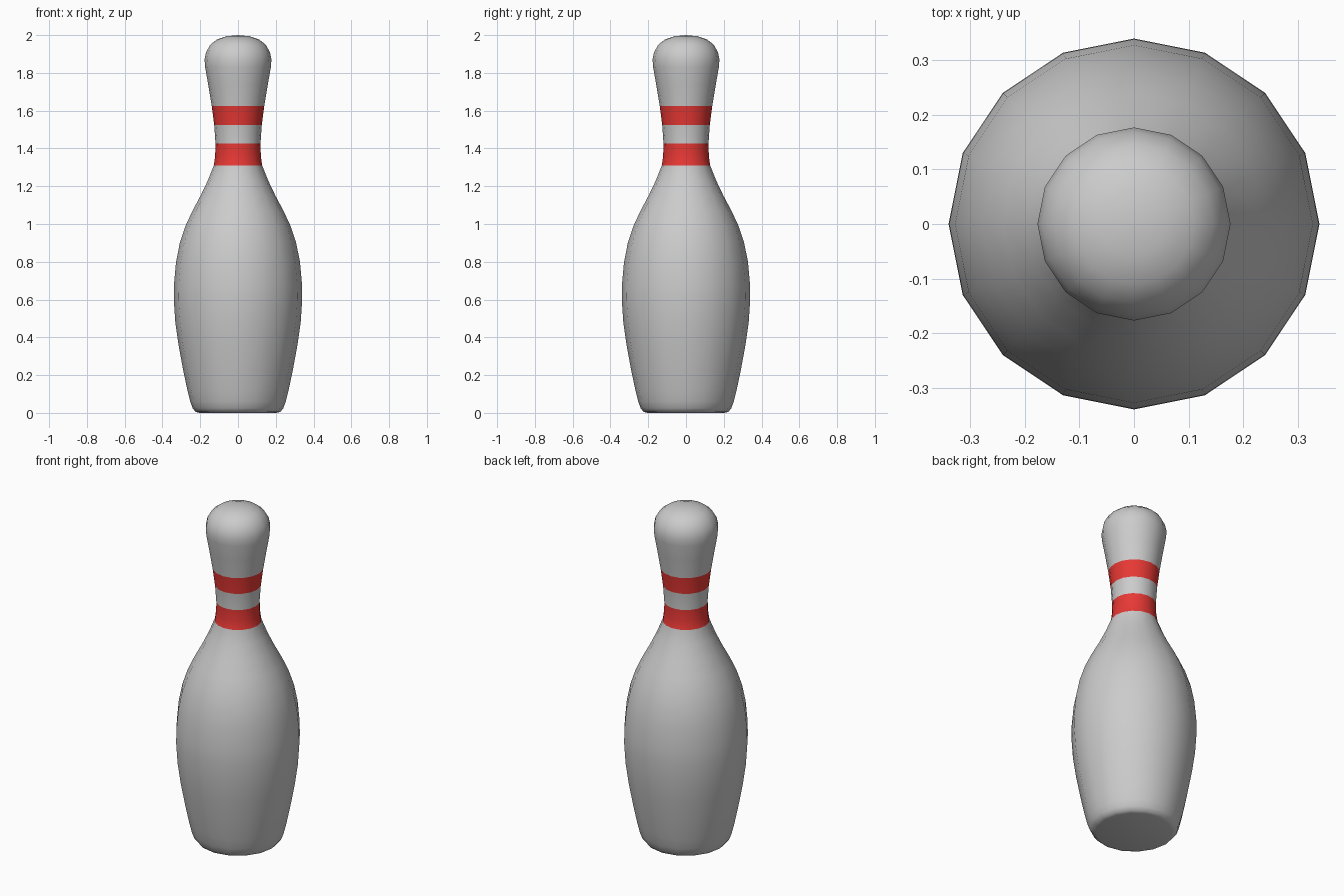
import bpy, bmesh, math

if "Cube" in bpy.data.objects:
    bpy.data.objects.remove(bpy.data.objects["Cube"])

SIDES = 16
# (radius, height) from the base up to the crown
PROFILE = [
    (0.205, 0.0), (0.225, 0.006), (0.24, 0.025), (0.253, 0.06), (0.268, 0.12),
    (0.289, 0.22), (0.315, 0.36), (0.332, 0.48), (0.34, 0.6), (0.339, 0.68),
    (0.328, 0.80), (0.308, 0.90), (0.278, 0.99), (0.241, 1.07), (0.198, 1.15),
    (0.16, 1.23), (0.128, 1.31), (0.121, 1.36), (0.119, 1.425), (0.126, 1.525),
    (0.139, 1.625), (0.158, 1.74), (0.174, 1.83), (0.177, 1.87), (0.169, 1.91),
    (0.146, 1.95), (0.110, 1.978), (0.06, 1.994),
]
STRIPES = [(1.31, 1.425), (1.525, 1.625)]


def material(name, color):
    m = bpy.data.materials.new(name)
    m.diffuse_color = color
    m.use_nodes = True
    m.node_tree.nodes["Principled BSDF"].inputs["Base Color"].default_value = m.diffuse_color
    return m


bm = bmesh.new()

# Lathed body
rings = []
for r, z in PROFILE:
    rings.append([bm.verts.new((r * math.cos(2 * math.pi * i / SIDES),
                                r * math.sin(2 * math.pi * i / SIDES), z))
                  for i in range(SIDES)])
for (lo, hi), (_, z0), (_, z1) in zip(zip(rings, rings[1:]), PROFILE, PROFILE[1:]):
    mid = (z0 + z1) / 2
    red = any(a < mid < b for a, b in STRIPES)
    for i in range(SIDES):
        j = (i + 1) % SIDES
        f = bm.faces.new((lo[i], lo[j], hi[j], hi[i]))
        f.material_index = int(red)

# Flat base and rounded crown
bm.faces.new(rings[0][::-1])
tip = bm.verts.new((0, 0, 2))
for i in range(SIDES):
    bm.faces.new((rings[-1][i], rings[-1][(i + 1) % SIDES], tip))

mesh = bpy.data.meshes.new("bowling_pin")
bm.to_mesh(mesh)
bm.free()
mesh.materials.append(material("body_grey", (0.8, 0.8, 0.8, 1)))
mesh.materials.append(material("stripe_red", (0.8, 0.04, 0.035, 1)))

pin = bpy.data.objects.new("bowling_pin", mesh)
bpy.context.collection.objects.link(pin)
bpy.context.view_layer.objects.active = pin
pin.select_set(True)
bpy.ops.object.shade_smooth_by_angle(angle=math.radians(50))
